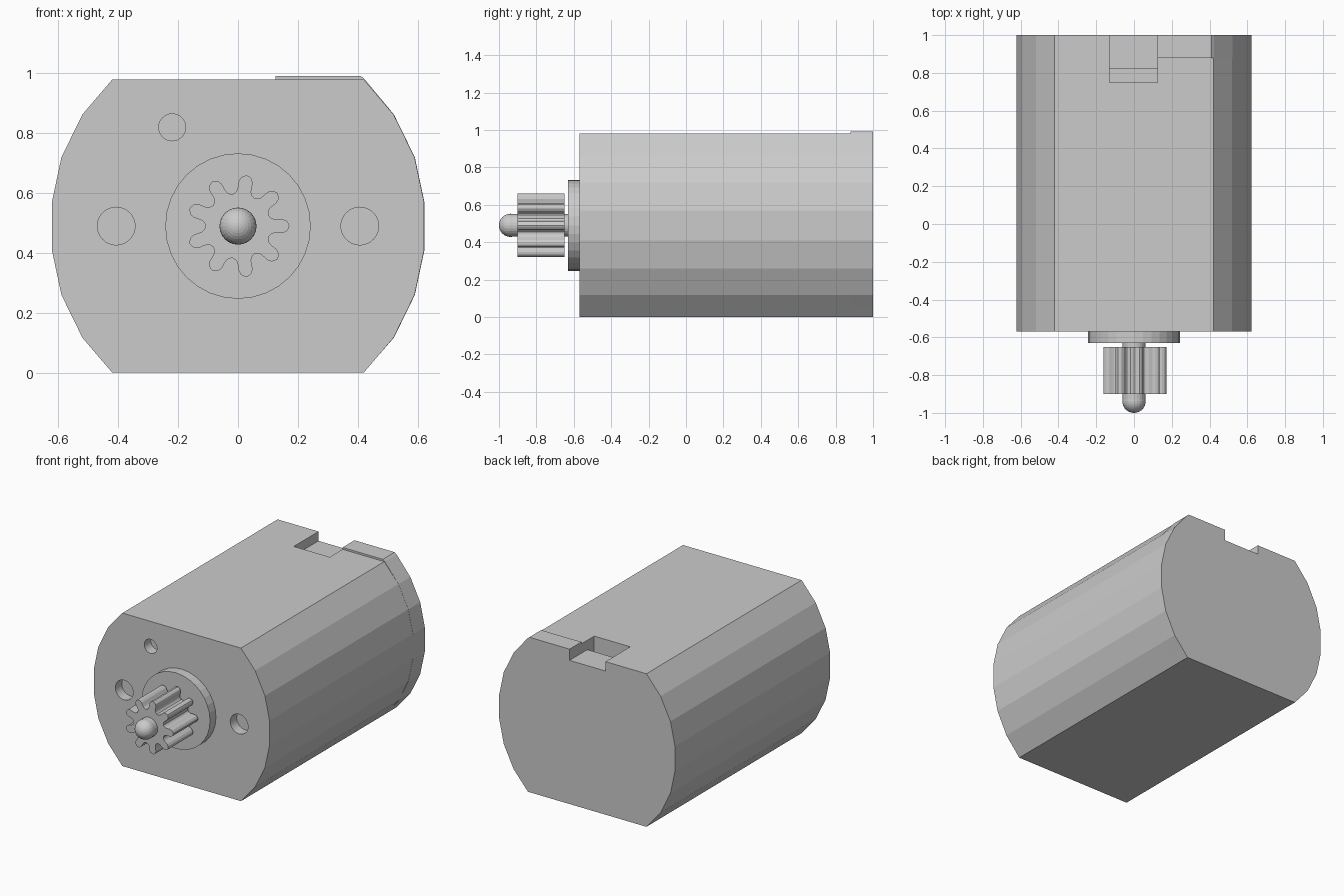
import bpy
import bmesh
from math import cos, sin, pi, radians

cube = bpy.data.objects.get("Cube")
if cube:
    bpy.data.objects.remove(cube, do_unlink=True)

grey = bpy.data.materials.new("plain grey")
grey.use_nodes = True
grey.diffuse_color = (0.6, 0.6, 0.6, 1)
grey.node_tree.nodes["Principled BSDF"].inputs["Base Color"].default_value = (0.6, 0.6, 0.6, 1)

MID = 0.49      # height of the shaft axis
FRONT = -0.57   # front face of the can


def prism(name, outline, y0, y1):
    """Extrude an (x, z) outline along y."""
    bm = bmesh.new()
    face = bm.faces.new([bm.verts.new((x, y0, z)) for x, z in outline])
    moved = bmesh.ops.extrude_face_region(bm, geom=[face])["geom"]
    verts = [v for v in moved if isinstance(v, bmesh.types.BMVert)]
    bmesh.ops.translate(bm, verts=verts, vec=(0, y1 - y0, 0))
    bmesh.ops.recalc_face_normals(bm, faces=bm.faces)
    mesh = bpy.data.meshes.new(name)
    bm.to_mesh(mesh)
    bm.free()
    mesh.materials.append(grey)
    obj = bpy.data.objects.new(name, mesh)
    bpy.context.collection.objects.link(obj)
    return obj


def circle(x, z, r, n=32):
    return [(x + r * cos(2 * pi * i / n), z + r * sin(2 * pi * i / n)) for i in range(n)]


def box(x0, x1, z0, z1):
    return [(x0, z0), (x1, z0), (x1, z1), (x0, z1)]


def cut(obj, cutter):
    mod = obj.modifiers.new("cut", "BOOLEAN")
    mod.operation = "DIFFERENCE"
    mod.solver = "EXACT"
    mod.object = cutter
    bpy.context.view_layer.objects.active = obj
    bpy.ops.object.modifier_apply(modifier=mod.name)
    bpy.data.objects.remove(cutter, do_unlink=True)


# Motor can: round sides with flat top and bottom
quarter = [(0.622, 0.08), (0.59, 0.23), (0.52, 0.373), (0.42, 0.49)]
side = [(x, MID - z) for x, z in reversed(quarter)] + [(x, MID + z) for x, z in quarter]
can = prism("motor_can", side + [(-x, z) for x, z in reversed(side)], FRONT, 1)

# Blind holes in the front face
for x, z, r in [(-0.407, MID, 0.063), (0.407, MID, 0.063), (-0.22, 0.82, 0.045)]:
    cut(can, prism("hole_cutter", circle(x, z, r), FRONT - 0.05, FRONT + 0.065))

# Terminal notch at the back of the top, with a deeper pocket at its inner end
cut(can, prism("notch_cutter", box(-0.13, 0.125, 0.92, 1.1), 0.75, 1.1))
cut(can, prism("pocket_cutter", box(-0.13, 0.125, 0.84, 1.1), 0.75, 0.82))

# Thin end cap wrap beside the notch and around the left side
wrap = [(x + 0.001, max(z, 0.002)) for x, z in side[:-1]]
wrap += [(0.424, 0.98), (0.41, 0.992), (0.125, 0.992), (0.125, 0.97), (0.4, 0.97)]
wrap += [(x - 0.03, z) for x, z in reversed(side[1:-1])]
prism("end_cap_wrap", wrap, 0.88, 1)

# Front bearing boss and shaft
prism("bearing_boss", circle(0, MID, 0.243), -0.63, FRONT)
prism("shaft", circle(0, MID, 0.061, 24), -0.938, FRONT)

# Rounded shaft tip
bpy.ops.mesh.primitive_uv_sphere_add(segments=24, ring_count=16, radius=0.062,
                                     location=(0, -0.938, MID), rotation=(pi / 2, 0, 0))
tip = bpy.context.object
tip.name = "shaft_tip"
tip.data.materials.append(grey)

# Pinion gear: one half tooth as (radius, angle), mirrored and repeated
half = [(0.172, 0), (0.169, 3), (0.163, 6.5), (0.15, 9), (0.135, 9.8),
        (0.122, 11), (0.113, 14), (0.108, 20)]
tooth = [(r, -a) for r, a in reversed(half[1:-1])] + half
gear = []
for i in range(9):
    for r, a in tooth:
        t = radians(40 * i + a)
        gear.append((r * cos(t), MID + r * sin(t)))
prism("pinion_gear", gear, -0.9, -0.65)
